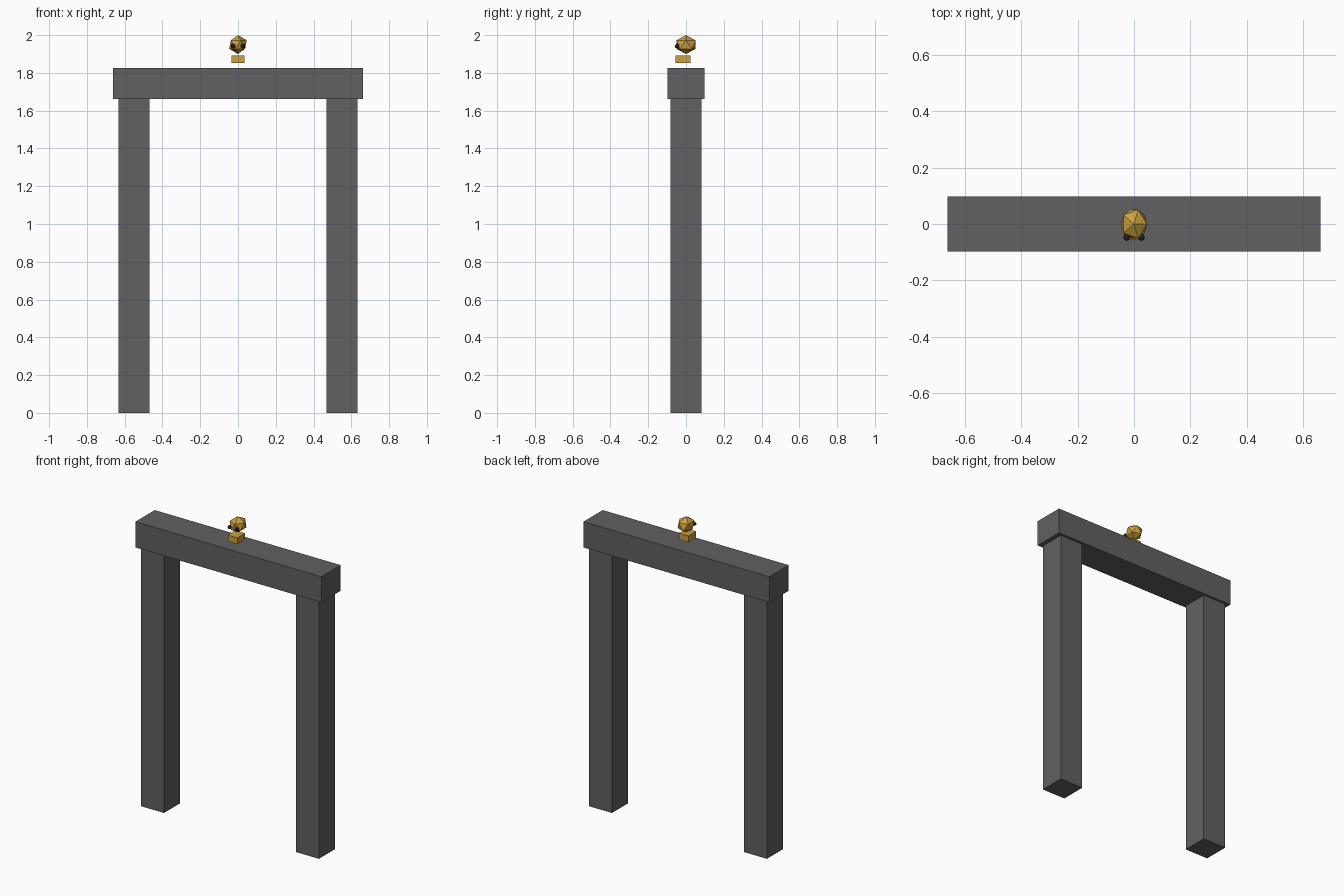
import bpy
from mathutils import Matrix

cube = bpy.data.objects.get("Cube")
if cube:
    bpy.data.objects.remove(cube, do_unlink=True)


def material(name, colour):
    mat = bpy.data.materials.new(name)
    mat.use_nodes = True
    mat.diffuse_color = (*colour, 1)
    mat.node_tree.nodes["Principled BSDF"].inputs["Base Color"].default_value = (*colour, 1)
    return mat


stone = material("dark stone", (0.12, 0.115, 0.122))
gold = material("old gold", (0.60, 0.35, 0.05))
black = material("eye black", (0.02, 0.02, 0.025))


def finish(name, mat, size):
    ob = bpy.context.object
    ob.name = name
    ob.data.name = name
    ob.data.transform(Matrix.Diagonal((*size, 1)))
    ob.data.materials.append(mat)
    return ob


def box(name, mat, centre, size):
    bpy.ops.mesh.primitive_cube_add(size=1, location=centre)
    return finish(name, mat, size)


def ball(name, mat, centre, radii, detail=1):
    bpy.ops.mesh.primitive_ico_sphere_add(subdivisions=detail, radius=1, location=centre)
    return finish(name, mat, radii)


# Gateway: two square pillars and the lintel across them
for side, sign in (("left", 1), ("right", -1)):
    box(side + "_pillar", stone, (sign * 0.551, 0, 0.831), (0.165, 0.165, 1.662))
box("lintel", stone, (0, 0, 1.744), (1.322, 0.196, 0.165))

# Faceted skull floating above its jaw block
ball("skull", gold, (0, 0, 1.95), (0.052, 0.06, 0.05))
box("jaw", gold, (0, -0.016, 1.872), (0.068, 0.078, 0.041))

# Eyes
for side, sign in (("left", 1), ("right", -1)):
    ball(side + "_eye", black, (sign * 0.026, -0.047, 1.942), (0.0125, 0.0125, 0.0125), 2)
